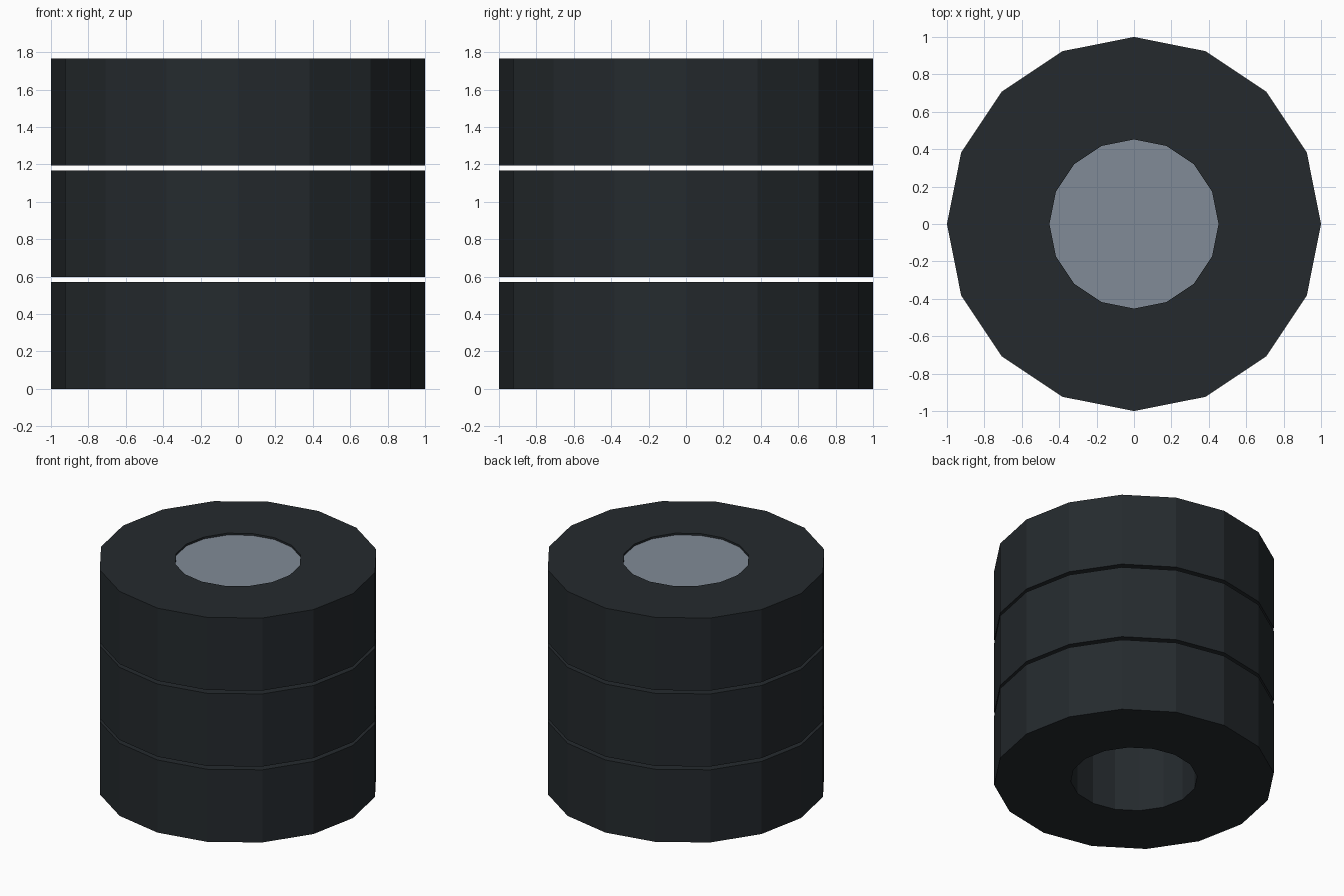
import bpy, bmesh, math

if "Cube" in bpy.data.objects:
    bpy.data.objects.remove(bpy.data.objects["Cube"])

SIDES = 16
R_OUT, R_IN = 1.0, 0.452
HEIGHT, PITCH = 0.571, 0.597


def material(name, rgba):
    m = bpy.data.materials.new(name)
    m.diffuse_color = rgba
    m.use_nodes = True
    m.node_tree.nodes["Principled BSDF"].inputs["Base Color"].default_value = m.diffuse_color
    return m


def add_object(name, bm, mat):
    bmesh.ops.recalc_face_normals(bm, faces=bm.faces)
    me = bpy.data.meshes.new(name)
    bm.to_mesh(me)
    bm.free()
    me.materials.append(mat)
    ob = bpy.data.objects.new(name, me)
    bpy.context.collection.objects.link(ob)
    return ob


def ring(bm, r, z):
    step = 2 * math.pi / SIDES
    return [bm.verts.new((r * math.cos(i * step), r * math.sin(i * step), z))
            for i in range(SIDES)]


rubber = material("rubber", (0.018, 0.023, 0.027, 1))
water = material("water", (0.22, 0.26, 0.31, 0.75))

# Three separate tyres, each a square-section ring
for n in range(3):
    z = n * PITCH
    bm = bmesh.new()
    profile = [(R_OUT, z), (R_OUT, z + HEIGHT), (R_IN, z + HEIGHT), (R_IN, z)]
    loops = [ring(bm, r, h) for r, h in profile]
    for k in range(4):
        a, b = loops[k], loops[(k + 1) % 4]
        for i in range(SIDES):
            j = (i + 1) % SIDES
            bm.faces.new((a[i], a[j], b[j], b[i]))
    add_object(f"tyre_{n + 1}", bm, rubber)

# Water surface just below the top rim
bm = bmesh.new()
bm.faces.new(ring(bm, R_IN, 2 * PITCH + HEIGHT - 0.015))
add_object("water_surface", bm, water)
